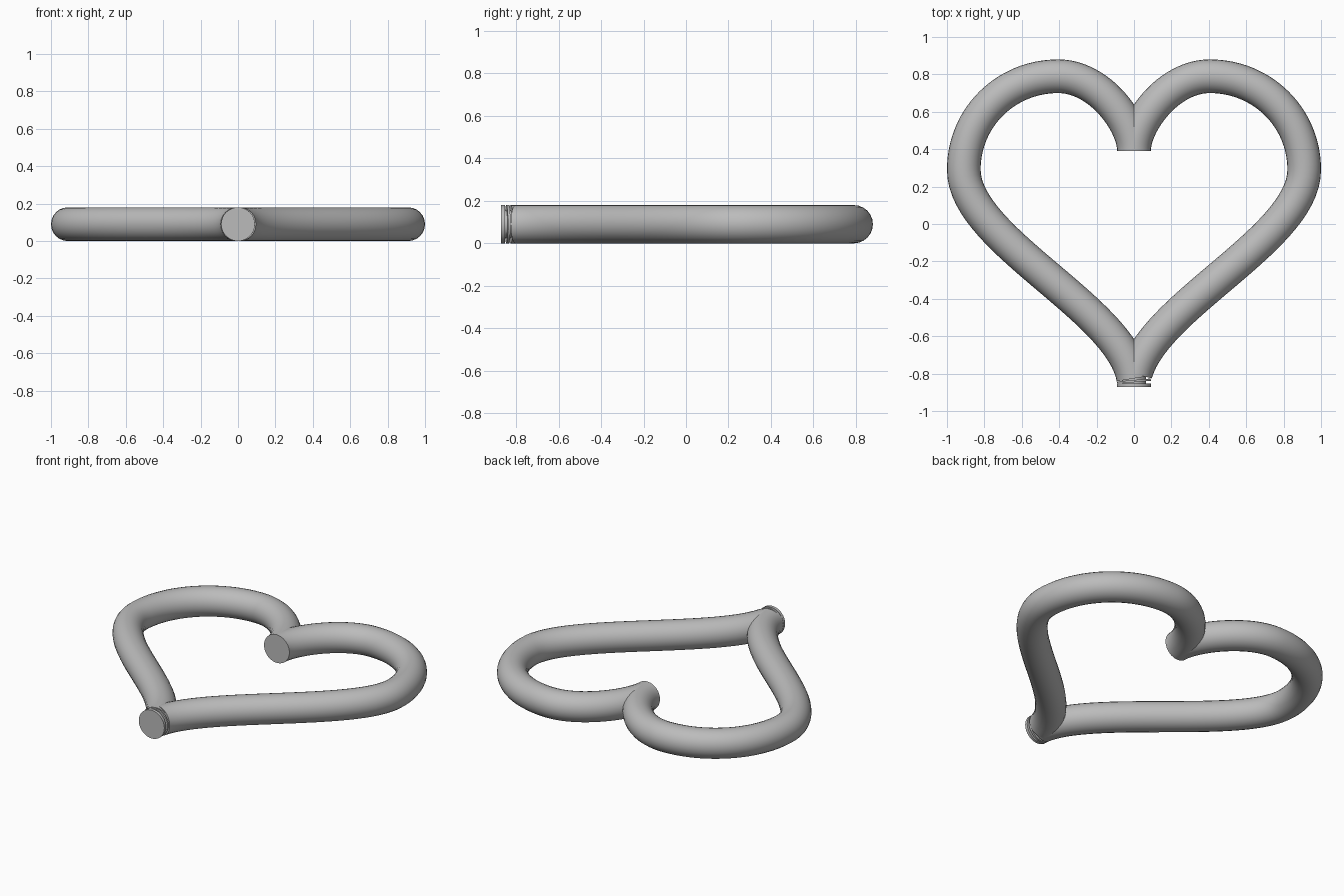
import bpy
import math
from mathutils import Vector

default = bpy.data.objects.get("Cube")
if default:
    bpy.data.objects.remove(default, do_unlink=True)

R = 0.09  # tube radius, also the height of the centre line

grey = bpy.data.materials.new("plain grey")
grey.use_nodes = True
colour = (0.5, 0.5, 0.5, 1)
grey.diffuse_color = colour
grey.node_tree.nodes["Principled BSDF"].inputs["Base Color"].default_value = colour


def smooth(obj):
    bpy.ops.object.select_all(action="DESELECT")
    obj.select_set(True)
    bpy.context.view_layer.objects.active = obj
    bpy.ops.object.shade_smooth_by_angle(angle=math.radians(40))


# Centre line of one half: handle in, point, handle out
PATH = [
    ((0, 0.24), (0, 0.39), (0, 0.54)),
    ((0.185, 0.79), (0.405, 0.79), (0.685, 0.79)),
    ((0.91, 0.57), (0.91, 0.29), (0.91, -0.10)),
    ((0, -0.48), (0, -0.87), (0, -1)),
]


def heart_half(name, side, end):
    curve = bpy.data.curves.new(name, "CURVE")
    curve.dimensions = "3D"
    curve.bevel_depth = R
    curve.bevel_resolution = 10
    curve.resolution_u = 32
    curve.use_fill_caps = True
    curve.bevel_factor_mapping_end = "SPLINE"
    curve.bevel_factor_end = end
    spline = curve.splines.new("BEZIER")
    spline.bezier_points.add(len(PATH) - 1)
    for point, (h_in, co, h_out) in zip(spline.bezier_points, PATH):
        point.handle_left_type = point.handle_right_type = "FREE"
        point.handle_left = Vector((side * h_in[0], h_in[1], R))
        point.co = Vector((side * co[0], co[1], R))
        point.handle_right = Vector((side * h_out[0], h_out[1], R))
    curve.materials.append(grey)
    obj = bpy.data.objects.new(name, curve)
    bpy.context.collection.objects.link(obj)
    bpy.ops.object.select_all(action="DESELECT")
    obj.select_set(True)
    bpy.context.view_layer.objects.active = obj
    bpy.ops.object.convert(target="MESH")
    smooth(bpy.context.view_layer.objects.active)


heart_half("left_half", 1, 0.977)
heart_half("right_half", -1, 0.985)


# Short stack of discs closing the lower tip
def tip_disc(name, y, depth, radius, tilt):
    bpy.ops.mesh.primitive_cylinder_add(
        vertices=44, radius=radius, depth=depth, location=(0, y, R),
        rotation=(math.pi / 2, 0, math.radians(tilt)))
    obj = bpy.context.object
    obj.name = name
    obj.data.materials.append(grey)
    smooth(obj)


tip_disc("tip_core", -0.835, 0.06, 0.065, 0)
tip_disc("tip_ring", -0.84, 0.012, R, 5)
tip_disc("tip_cap", -0.862, 0.018, R, 0)
